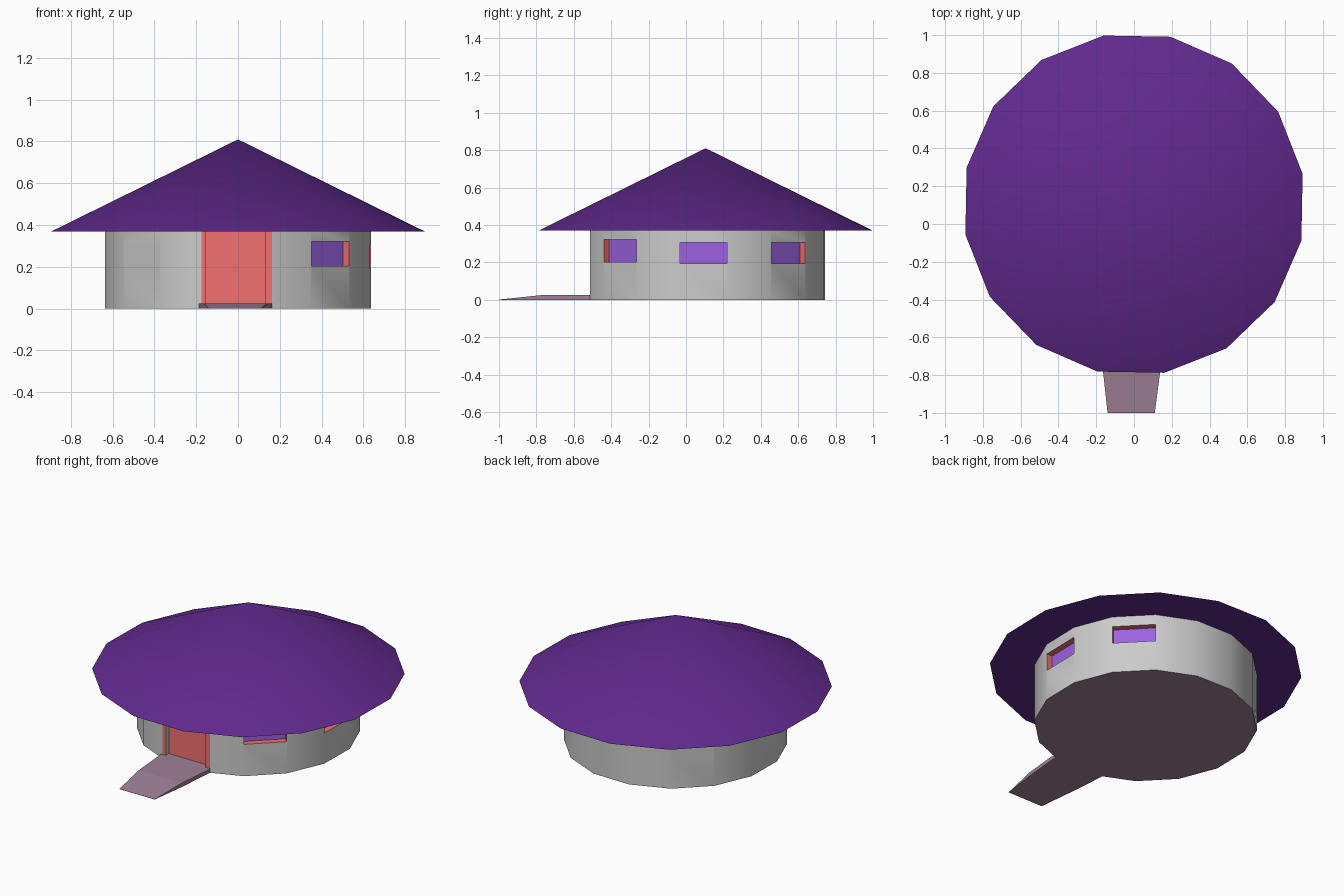
import bpy, bmesh, math
from mathutils import Matrix

if "Cube" in bpy.data.objects:
    bpy.data.objects.remove(bpy.data.objects["Cube"])

CY, SIDES, TURN = 0.105, 16, math.radians(10.2)
WALL_R, ROOF_R, EAVE, PEAK = 0.648, 0.907, 0.37, 0.81
APOTHEM = WALL_R * math.cos(math.pi / SIDES)


def material(name, r, g, b):
    m = bpy.data.materials.new(name)
    m.diffuse_color = (r, g, b, 1)
    m.use_nodes = True
    m.node_tree.nodes["Principled BSDF"].inputs["Base Color"].default_value = m.diffuse_color
    return m


purple = material("roof_purple", 0.12, 0.022, 0.27)
glass = material("window_purple", 0.33, 0.12, 0.75)
red = material("trim_red", 0.9, 0.16, 0.16)
pink = material("floor_pink", 0.35, 0.22, 0.31)
grey = material("wall_grey", 0.8, 0.8, 0.8)


def finish(name, bm, mats):
    bmesh.ops.recalc_face_normals(bm, faces=bm.faces)
    me = bpy.data.meshes.new(name)
    bm.to_mesh(me)
    bm.free()
    for m in mats:
        me.materials.append(m)
    ob = bpy.data.objects.new(name, me)
    bpy.context.collection.objects.link(ob)
    return ob


def ring_solid(name, r1, r2, z0, z1, mats):
    bm = bmesh.new()
    bmesh.ops.create_cone(bm, cap_ends=True, segments=SIDES, radius1=r1, radius2=r2, depth=z1 - z0)
    # put a corner at the angle TURN
    v = max(bm.verts, key=lambda p: p.co.x)
    spin = TURN - math.atan2(v.co.y, v.co.x)
    bm.transform(Matrix.Translation((0, CY, (z0 + z1) / 2)) @ Matrix.Rotation(spin, 4, 'Z'))
    return finish(name, bm, mats)


def activate(ob):
    bpy.ops.object.select_all(action='DESELECT')
    ob.select_set(True)
    bpy.context.view_layer.objects.active = ob


def cut(target, angle, inner, half, shift, z0, z1, side, back):
    """Cut a box recess facing outwards at an angle; colour its sides and back."""
    bm = bmesh.new()
    bmesh.ops.create_cube(bm, size=1)
    for f in bm.faces:
        f.material_index = 1 if f.normal.x < -0.5 else 0
    outer = 0.8
    size = Matrix.Diagonal((outer - inner, 2 * half, z1 - z0, 1))
    place = Matrix.Translation(((outer + inner) / 2, shift, (z0 + z1) / 2))
    bm.transform(Matrix.Translation((0, CY, 0)) @ Matrix.Rotation(angle, 4, 'Z') @ place @ size)
    cutter = finish("recess_cutter", bm, [side, back])
    cutter.hide_render = True
    mod = target.modifiers.new("recess", 'BOOLEAN')
    mod.operation, mod.solver, mod.object = 'DIFFERENCE', 'EXACT', cutter
    mod.material_mode = 'TRANSFER'
    activate(target)
    bpy.ops.object.modifier_apply(modifier=mod.name)
    bpy.data.objects.remove(cutter)


# Round wall with a pink underside
wall = ring_solid("wall", WALL_R, WALL_R, 0, EAVE, [grey, pink])
for p in wall.data.polygons:
    p.material_index = 1 if p.normal.z < -0.5 else 0

# Windows, each one whole wall side wide
normal = TURN - math.pi / SIDES
for deg, z0, z1 in [(-135, 0.185, 0.303), (-45, 0.203, 0.322), (0, 0.195, 0.305),
                    (45, 0.195, 0.305), (135, 0.195, 0.305), (180, 0.195, 0.305)]:
    cut(wall, normal + math.radians(deg), APOTHEM - 0.04, 0.125, 0, z0, z1, red, glass)

# Doorway: flat red frame, then the deeper door panel
cut(wall, -math.pi / 2, CY + 0.512, 0.175, -0.012, -0.1, 0.5, red, red)
cut(wall, -math.pi / 2, CY + 0.48, 0.141, -0.012, -0.1, 0.5, grey, red)
activate(wall)
bpy.ops.object.shade_smooth_by_angle(angle=math.radians(30))

# Conical roof
roof = ring_solid("roof", ROOF_R, 0, EAVE, PEAK, [purple])
activate(roof)
bpy.ops.object.shade_smooth_by_angle(angle=math.radians(30))

# Entrance ramp, lofted through cross-sections (y, left, right, top)
bm = bmesh.new()
rows = []
for y, l, r, t in [(-1.0, -0.14, 0.11, 0.001), (-0.77, -0.165, 0.14, 0.025),
                   (-0.512, -0.187, 0.163, 0.025), (-0.48, -0.153, 0.129, 0.025)]:
    rows.append([bm.verts.new(c) for c in ((l, y, 0), (r, y, 0), (r, y, t), (l, y, t))])
for a, b in zip(rows, rows[1:]):
    for i in range(4):
        j = (i + 1) % 4
        bm.faces.new((a[i], a[j], b[j], b[i]))
bm.faces.new(rows[0])
bm.faces.new(rows[-1])
finish("entrance_ramp", bm, [pink])
